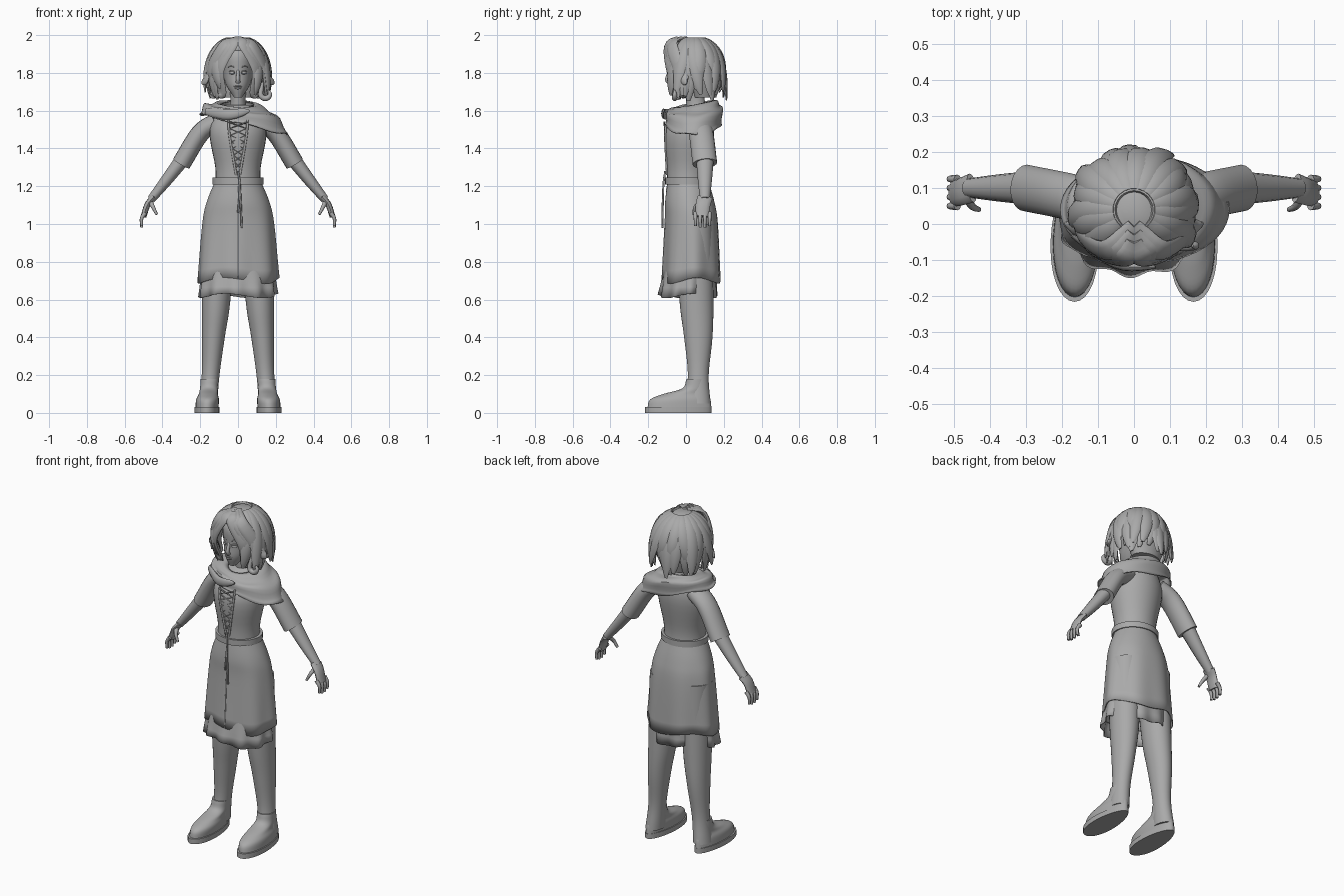
import bpy, bmesh, random
from math import sin, cos, pi, tau, sqrt, radians
from mathutils import Vector

random.seed(4)
cube = bpy.data.objects.get("Cube")
if cube:
    bpy.data.objects.remove(cube, do_unlink=True)

GREY = (0.4, 0.4, 0.4, 1)
grey = bpy.data.materials.new("plain_grey")
grey.use_nodes = True
grey.diffuse_color = GREY
grey.node_tree.nodes["Principled BSDF"].inputs["Base Color"].default_value = GREY

HEAD = Vector((0, .04, 1.82))
DEPTH = Vector((0, 1, 0))
SIDES = ((1, "left"), (-1, "right"))


def spline(rows, steps):
    """Smooth curve through rows of numbers."""
    rows = [Vector(row) for row in rows]
    result = []
    for i in range(len(rows) - 1):
        b, c = rows[i], rows[i + 1]
        a = rows[i - 1] if i else b * 2 - c
        d = rows[i + 2] if i + 2 < len(rows) else c * 2 - b
        for k in range(steps):
            t = k / steps
            bend = (a * 2 - b * 5 + c * 4 - d) * t * t + (b * 3 - a - c * 3 + d) * t ** 3
            result.append(b + ((c - a) * t + bend) / 2)
    return result + [rows[-1]]


def skin(name, rings, capped=True, cloth=0):
    """Bridge equal closed rings of points into a surface."""
    bm = bmesh.new()
    loops = [[bm.verts.new(point) for point in ring] for ring in rings]
    for low, high in zip(loops, loops[1:]):
        for i in range(len(low)):
            bm.faces.new((low[i - 1], low[i], high[i], high[i - 1]))
    if capped:
        bm.faces.new(loops[0])
        bm.faces.new(loops[-1])
    bmesh.ops.recalc_face_normals(bm, faces=bm.faces)
    mesh = bpy.data.meshes.new(name)
    bm.to_mesh(mesh)
    bm.free()
    mesh.materials.append(grey)
    mesh.shade_smooth()
    mesh.set_sharp_from_angle(angle=radians(50))
    obj = bpy.data.objects.new(name, mesh)
    bpy.context.collection.objects.link(obj)
    if cloth:
        obj.modifiers.new("cloth", "SOLIDIFY").thickness = cloth


def stack(name, rows, x=0, lean=0, side=1, sides=32, steps=5, folds=0, depth=0, wave=0, toe=0, **options):
    """Horizontal ellipses given as y, z, x radius, y radius."""
    rows = spline(rows, steps)
    rings = []
    for k, (y, z, wide, deep) in enumerate(rows):
        t = k / (len(rows) - 1)
        ring = []
        for i in range(sides):
            a = tau * i / sides
            fold = 1 + depth * t * t * sin(folds * a + .6)
            across = wide * fold * (1 - toe * sin(a)) * cos(a)
            ring.append((side * (x + lean * t + across), y + deep * fold * sin(a),
                         z + wave * t ** 8 * sin(3 * a + 1)))
        rings.append(ring)
    skin(name, rings, **options)


def tube(name, path, wide, flat=1, taper=1, side=1, sides=12, steps=5, pointed=False, facing=DEPTH):
    """Sweep an ellipse along a path, tapering or coming to a point."""
    path = [Vector((side * x, y, z)) for x, y, z in spline(path, steps)]
    last = len(path) - 1
    rings = []
    for i, p in enumerate(path):
        t = i / last
        along = path[min(i + 1, last)] - path[max(i - 1, 0)]
        across = along.cross(facing or p - HEAD).normalized()
        out = across.cross(along).normalized()
        r = wide * (1 + (taper - 1) * t)
        if pointed:
            r *= sqrt(sin(pi * (.12 + .86 * t)))
        rings.append([p + r * (across * cos(tau * j / sides) + out * flat * sin(tau * j / sides))
                      for j in range(sides)])
    skin(name, rings)


def face_arc(name, x, z, half, lift, thick, side=1):
    """Short raised arc that follows the front of the face."""
    path = []
    for k in (-1, 0, 1):
        across = x + half * k
        path.append((across, .03 - .12 * sqrt(1 - (across / .085) ** 2), z + lift * (1 - abs(k))))
    tube(name, path, thick, side=side, sides=8, pointed=True)


# Torso, neck and head
stack("bodice", [(.01, 1.2, .12, .11), (.01, 1.3, .12, .11), (.02, 1.5, .15, .13), (.06, 1.63, .08, .07)])
stack("neck", [(.07, 1.55, .06, .06), (.05, 1.65, .04, .05), (.04, 1.75, .05, .05)])
stack("head", [(-.05, 1.67, .02, .02), (-.01, 1.73, .06, .08), (.03, 1.8, .08, .12),
               (.04, 1.9, .09, .13), (.04, 1.97, .05, .07)])

# Face
tube("nose", [(0, -.08, 1.82), (0, -.1, 1.77), (0, -.09, 1.75)], .008, taper=1.6)
face_arc("upper_lip", 0, 1.728, .022, .002, .004)
face_arc("lower_lip", 0, 1.72, .018, -.002, .005)
for side, label in SIDES:
    face_arc(label + "_eye", .033, 1.8, .014, 0, .008, side)
    face_arc(label + "_upper_eyelid", .033, 1.805, .018, .004, .004, side)
    face_arc(label + "_eyebrow", .035, 1.83, .02, .005, .004, side)
    tube(label + "_ear", [(.085, .03, 1.76), (.095, .04, 1.82)], .01, flat=2, side=side, pointed=True)

for side, label in SIDES:
    # Arm and hand
    tube(label + "_sleeve", [(.11, .06, 1.54), (.2, .08, 1.48), (.3, .1, 1.32)], .05, flat=1.3, side=side, sides=20)
    tube(label + "_forearm", [(.28, .1, 1.36), (.38, .1, 1.23), (.46, .1, 1.13)], .04, flat=1.2, taper=.55, side=side)
    tube(label + "_palm", [(.45, .1, 1.14), (.48, .09, 1.1), (.5, .085, 1.04)], .017, flat=2.4, taper=.9, side=side)
    for finger in range(4):
        y = .05 + .025 * finger
        drop = .01 * sin(pi * finger / 3)
        tube(f"{label}_finger_{finger}", [(.49, y, 1.06), (.51, y, 1.03), (.51, y, .99 - drop)],
             .012, taper=.6, side=side, sides=8)
    tube(label + "_thumb", [(.465, .08, 1.12), (.45, .05, 1.09), (.43, .04, 1.05)], .014, taper=.5, side=side, sides=8)

    # Leg and shoe
    stack(label + "_leg", [(.04, 1, .09, .1), (.055, .6, .075, .09), (.065, .4, .06, .075),
                           (.065, .2, .047, .055), (.06, .05, .05, .07)], x=.1, lean=.06, side=side)
    stack(label + "_shoe", [(-.035, .02, .06, .17), (-.03, .07, .06, .16), (0, .1, .05, .12),
                            (.05, .13, .047, .07), (.06, .18, .047, .057)],
          x=.165, lean=-.015, side=side, toe=.14)
    stack(label + "_sole", [(-.04, z, .066, .176) for z in (0, .03)], x=.165, side=side, toe=.14, steps=1)

# Skirts and belt
stack("underskirt", [(.03, .85, .185, .13), (.01, .62, .205, .153)],
      sides=96, folds=11, depth=.05, wave=.012, capped=False, cloth=.005)
stack("overskirt", [(.01, 1.24, .115, .105), (.02, 1.12, .165, .13), (.03, 1, .19, .14), (.03, .7, .215, .155)],
      sides=96, folds=7, depth=.03, wave=.016, capped=False, cloth=.006)
stack("belt", [(.01, z, .135, .12) for z in (1.21, 1.245)], steps=1)
tube("skirt_seam", [(0, -.1, 1.2), (0, -.11, 1), (0, -.126, .7)], .004)

# Front lacing with hanging cords
for side, label in SIDES:
    tube(label + "_bodice_edge", [(.05, -.1, 1.55), (.045, -.11, 1.47), (.01, -.1, 1.26)], .006, side=side)
    lace = [((.05 - .005 * i) * (-1) ** i, -.115 + .002 * i, 1.54 - .035 * i) for i in range(8)]
    tube(label + "_lace", lace, .004, side=side, steps=1, sides=8)
    tube(label + "_hanging_cord", [(0, -.11, 1.28), (.01, -.12, 1.2), (.01 + .01 * side, -.125, 1.02 - .04 * side)],
         .005, sides=8)

# Asymmetric shawl draped further over the left shoulder
shawl = []
for k in range(13):
    t = k / 12
    ring = []
    for i in range(48):
        a = tau * i / 48
        out = Vector((cos(a), sin(a), 0))
        collar = Vector((.085 * out.x, .06 + .09 * out.y, 1.635 + .02 * out.y))
        hem = Vector((.03 + .235 * out.x, .04 + .15 * out.y, 1.53 - .055 * out.x))
        puff = .032 * sin(pi * t) + .007 * sin(tau * t * 2)
        lift = Vector((0, 0, puff * .8 + .006 * t * sin(5 * a + 9 * t)))
        ring.append(collar.lerp(hem, t) + out * puff * .6 + lift)
    shawl.append(ring)
skin("shawl", shawl, capped=False, cloth=.007)
tube("shawl_flap", [(-.17, -.03, 1.595), (-.05, -.11, 1.58), (.06, -.12, 1.6)], .028, flat=.5, pointed=True)

# Hair cap covered with layered tapering locks
stack("hair_cap", [(.1, 1.67, .085, .06), (.1, 1.8, .135, .09), (.05, 1.92, .135, .13), (.03, 1.985, .04, .05)])
for layer, count in enumerate((19, 15)):
    for i in range(count):
        start = radians(52 + 256 * i / (count - 1)) + random.uniform(-.06, .06)
        swirl = random.uniform(-.3, .3)
        flick = random.uniform(-.01, .04)
        drop = random.uniform(.04, .08) - .03 * layer
        path = []
        for k in range(9):
            t = k / 8
            bend = pi * (.1 + .55 * t)
            reach = .158 * sin(bend) + flick * t ** 4 + .006 * layer
            a = start + swirl * t * t
            path.append((reach * sin(a), HEAD.y - reach * cos(a), 1.81 + .18 * cos(bend) - drop * t * t))
        tube(f"hair_lock_{layer}_{i}", path, .036, flat=.38, steps=2, sides=8, pointed=True, facing=None)

# Parted fringe sweeping to each side of the face
for side, label in SIDES:
    for i in range(3):
        x = .022 * i
        tube(f"{label}_fringe_{i}", [(0, -.05 + x, 1.985), (.03 + x, -.095 + x / 2, 1.95), (.1 + x, -.08 + x, 1.82),
                                     (.085 + x, -.045 + x, 1.7), (.1 + x, -.04 + x, 1.67)],
             .036, flat=.36, side=side, pointed=True, facing=None)
    tube(label + "_hair_flick", [(.135, 0, 1.85), (.165, -.01, 1.77), (.19, 0, 1.74)],
         .025, flat=.5, side=side, pointed=True, facing=None)
curl = [(.145 - .025 * cos(i), -.06, 1.69 - .025 * sin(i)) for i in range(5)]
tube("hair_curl", [(.13, -.05, 1.75)] + curl, .015, pointed=True)
